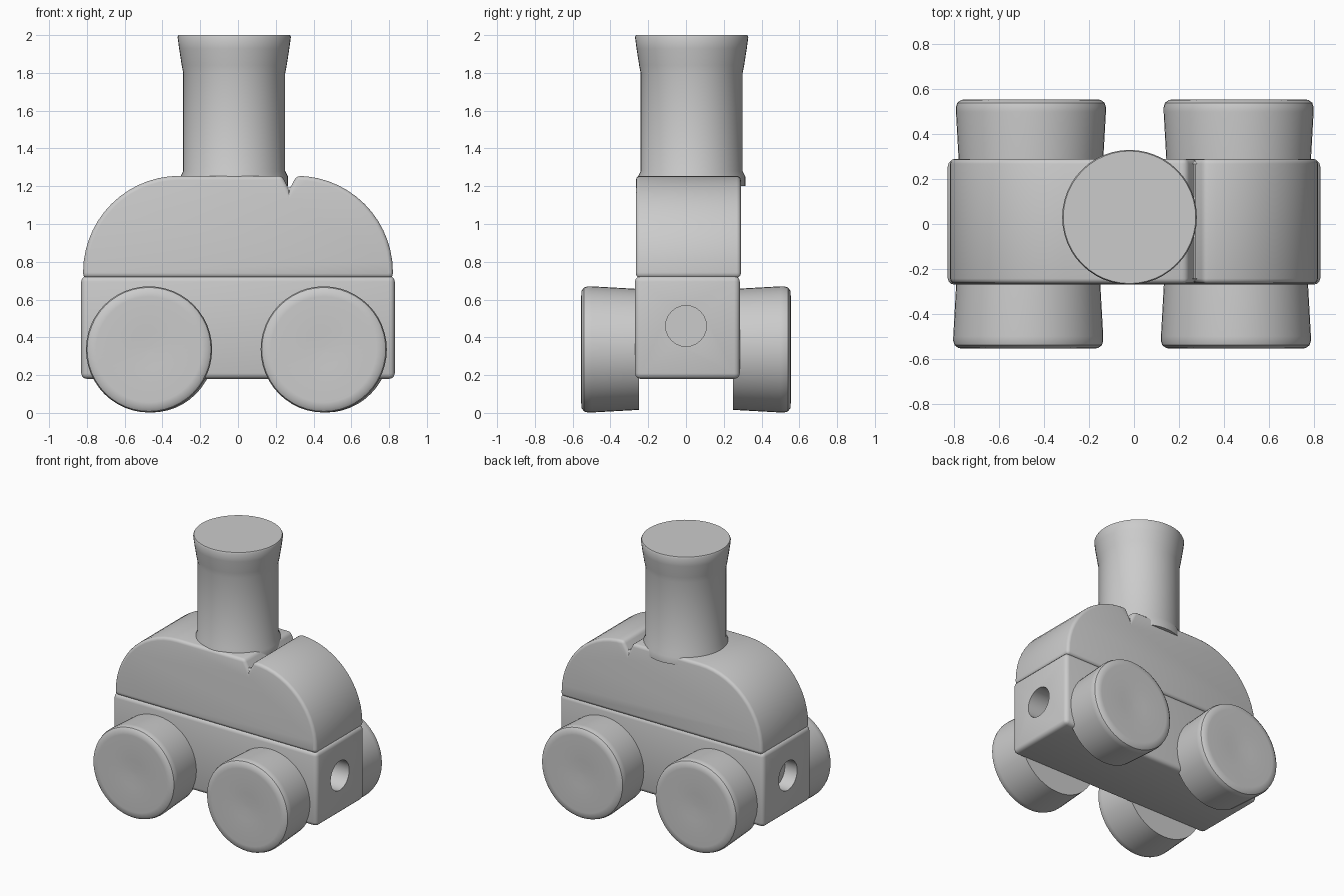
import bpy, bmesh, math
from mathutils import Matrix

cube = bpy.data.objects.get("Cube")
if cube:
    bpy.data.objects.remove(cube, do_unlink=True)

grey = bpy.data.materials.new("plain grey")
grey.use_nodes = True
grey.diffuse_color = (0.6, 0.6, 0.6, 1)
grey.node_tree.nodes["Principled BSDF"].inputs["Base Color"].default_value = (0.6, 0.6, 0.6, 1)


def make_object(name, bm):
    bmesh.ops.recalc_face_normals(bm, faces=bm.faces)
    mesh = bpy.data.meshes.new(name)
    bm.to_mesh(mesh)
    bm.free()
    mesh.materials.append(grey)
    obj = bpy.data.objects.new(name, mesh)
    bpy.context.collection.objects.link(obj)
    return obj


def activate(obj):
    bpy.ops.object.select_all(action='DESELECT')
    obj.select_set(True)
    bpy.context.view_layer.objects.active = obj


def smooth(obj):
    activate(obj)
    bpy.ops.object.shade_smooth_by_angle(angle=math.radians(35))


def bevel(obj, width):
    activate(obj)
    mod = obj.modifiers.new("soft edges", 'BEVEL')
    mod.width, mod.segments, mod.angle_limit = width, 3, math.radians(35)
    bpy.ops.object.modifier_apply(modifier=mod.name)


def prism(name, outline, y0, y1):
    """Extrude an x-z outline along y."""
    bm = bmesh.new()
    face = bm.faces.new([bm.verts.new((x, y0, z)) for x, z in outline])
    new = bmesh.ops.extrude_face_region(bm, geom=[face])["geom"]
    bmesh.ops.translate(bm, vec=(0, y1 - y0, 0),
                        verts=[v for v in new if isinstance(v, bmesh.types.BMVert)])
    return make_object(name, bm)


def lathe(name, profile, matrix, sides=48):
    """Spin a radius-height profile around z, then place it."""
    bm = bmesh.new()
    rings = [[bm.verts.new((r * math.cos(a), r * math.sin(a), z))
              for a in (math.tau * i / sides for i in range(sides))] for r, z in profile]
    for low, high in zip(rings, rings[1:]):
        for i in range(sides):
            j = (i + 1) % sides
            bm.faces.new((low[i], low[j], high[j], high[i]))
    bm.faces.new(rings[0])
    bm.faces.new(rings[-1])
    bm.transform(matrix)
    return make_object(name, bm)


# Chassis block with a blind round socket in each end
chassis = prism("chassis", [(-0.83, 0.18), (0.83, 0.18), (0.83, 0.725), (-0.83, 0.725)],
                -0.27, 0.285)
bevel(chassis, 0.03)
for side in (-1, 1):
    place = Matrix.Translation((side * 0.83, 0, 0.46)) @ Matrix.Rotation(math.pi / 2, 4, 'Y')
    cutter = lathe("socket_cutter", [(0.108, -0.2), (0.108, 0.1)], place, 24)
    cutter.hide_render = True
    activate(chassis)
    mod = chassis.modifiers.new("socket", 'BOOLEAN')
    mod.operation, mod.solver, mod.object = 'DIFFERENCE', 'EXACT', cutter
    bpy.ops.object.modifier_apply(modifier=mod.name)
    bpy.data.objects.remove(cutter, do_unlink=True)
smooth(chassis)

# Upper body: quarter-round ends and a small groove across the roof
radius, corner = 0.51, 0.31
arc = [math.pi / 2 * i / 14 for i in range(15)]
right = [(corner + radius * math.cos(a), 0.745 + radius * math.sin(a)) for a in arc]
left = [(-x, z) for x, z in reversed(right)]
outline = [(-0.82, 0.715), (0.82, 0.715)] + right + [(0.27, 1.18), (0.235, 1.255)] + left
body = prism("upper_body", outline, -0.265, 0.29)
bevel(body, 0.022)
smooth(body)

# Chimney with a flared rim
smooth(lathe("chimney",
             [(0.285, 1.2), (0.285, 1.25), (0.27, 1.28), (0.27, 1.8), (0.278, 1.84),
              (0.292, 1.93), (0.3, 1.99), (0.295, 2.0)],
             Matrix.Translation((-0.02, 0.03, 0))))

# Wheels with rounded rims and slightly dished faces
wheel_profile = [(0.32, 0), (0.334, 0.25), (0.334, 0.27), (0.328, 0.29),
                 (0.31, 0.303), (0.28, 0.305), (0.1, 0.298), (0.02, 0.295)]
for end, x in (("right", -0.465), ("left", 0.46)):
    for face, side in (("front", -1), ("back", 1)):
        place = (Matrix.Translation((x + side * 0.006, side * 0.25, 0.336))
                 @ Matrix.Rotation(-side * math.pi / 2, 4, 'X'))
        smooth(lathe(f"{face}_{end}_wheel", wheel_profile, place))
